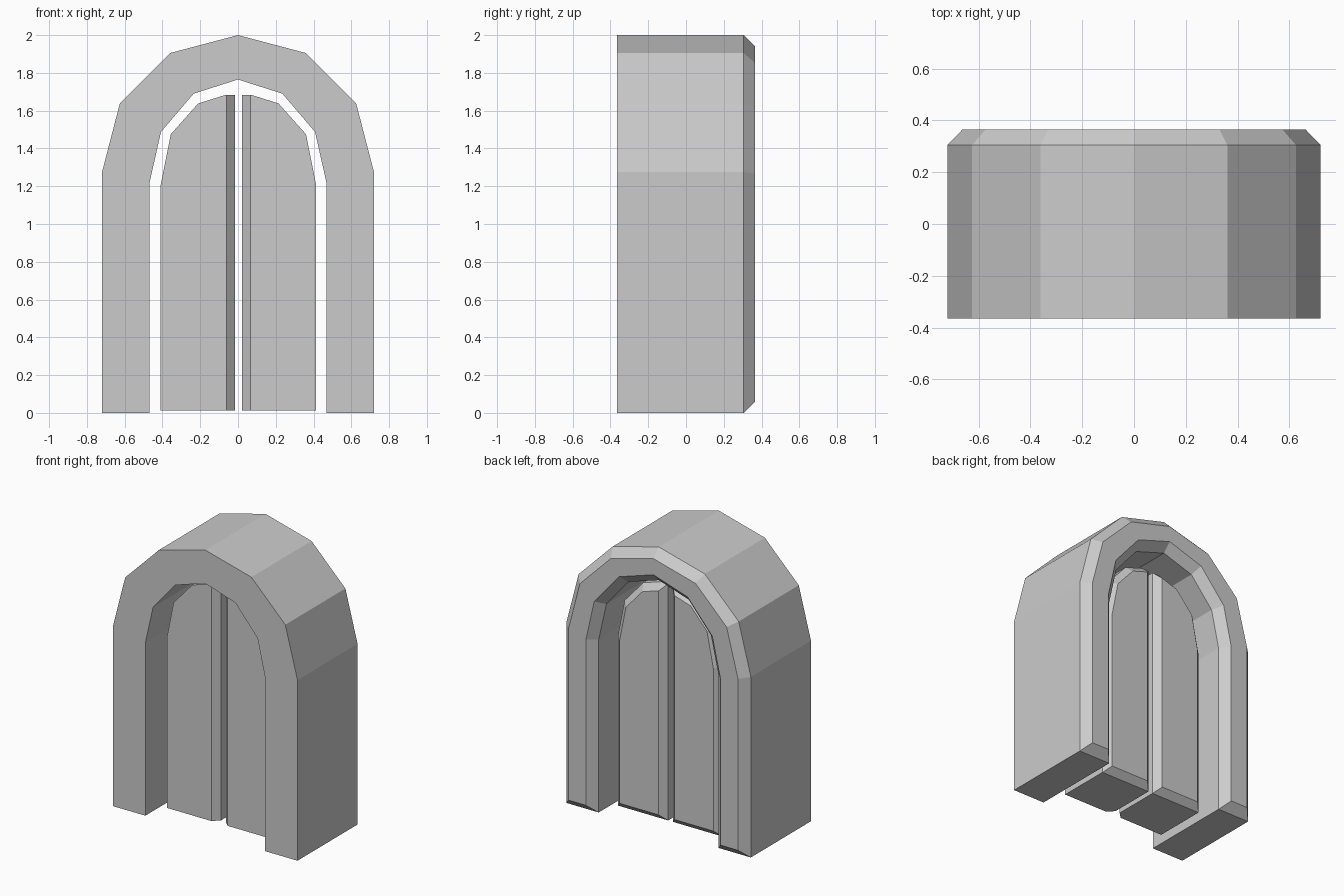
import bpy
import bmesh
from mathutils import Vector

if "Cube" in bpy.data.objects:
    bpy.data.objects.remove(bpy.data.objects["Cube"], do_unlink=True)

# Single plain material
grey = bpy.data.materials.new("plain_grey")
grey.use_nodes = True
tone = (0.6, 0.6, 0.6, 1)
grey.diffuse_color = tone
grey.node_tree.nodes["Principled BSDF"].inputs["Base Color"].default_value = tone


def inset(outline, amount):
    """Mitred inward offset of a counter-clockwise (x, z) outline."""
    points = [Vector(p) for p in outline]
    result = []
    for i, p in enumerate(points):
        a = (p - points[i - 1]).normalized()
        b = (points[(i + 1) % len(points)] - p).normalized()
        na, nb = Vector((-a.y, a.x)), Vector((-b.y, b.x))
        result.append(p + (na + nb) * amount / (1 + na.dot(nb)))
    return result


def loft(name, rings):
    """Solid through (y, outline) rings, capped at both ends."""
    bm = bmesh.new()
    loops = [[bm.verts.new((p[0], y, p[1])) for p in ring] for y, ring in rings]
    for first, second in zip(loops, loops[1:]):
        for i in range(len(first)):
            quad = (first[i - 1], first[i], second[i], second[i - 1])
            bm.faces.new(quad)
    bm.faces.new(loops[0])
    bm.faces.new(loops[-1][::-1])
    bmesh.ops.remove_doubles(bm, verts=bm.verts, dist=0.0005)
    bmesh.ops.recalc_face_normals(bm, faces=bm.faces)
    mesh = bpy.data.meshes.new(name)
    bm.to_mesh(mesh)
    bm.free()
    mesh.materials.append(grey)
    obj = bpy.data.objects.new(name, mesh)
    bpy.context.collection.objects.link(obj)
    return obj


def mirrored(half):
    """Extend a half path ending on the centre line to the other side."""
    return half + [(-x, z) for x, z in half[-2::-1]]


# Arch frame with a chamfered back
outer = mirrored([(0.72, 0), (0.72, 1.275), (0.625, 1.64), (0.36, 1.905), (0, 2)])
inner = mirrored([(0.468, 0), (0.468, 1.22), (0.408, 1.487), (0.235, 1.69), (0, 1.765)])
arch = outer + inner[::-1]
loft("arch_frame", [(-0.365, arch), (0.305, arch), (0.365, inset(arch, 0.058))])

# Pair of door leaves: chamfered back, and a chamfered front edge at the seam
CUT = 0.045
leaf = [(0.02, 0.012), (0.413, 0.012), (0.413, 1.21), (0.36, 1.475),
        (0.215, 1.638), (0.075, 1.682), (0.02, 1.682)]
for name, side, shift in (("left_door", 1, 0), ("right_door", -1, 0.004)):
    front = [(max(x, 0.02 + CUT), z) for x, z in leaf]
    rings = [(-0.21, front), (-0.21 + CUT, leaf), (0.17, leaf), (0.17 + CUT, inset(leaf, CUT))]
    placed = [(y, [(side * p[0] + shift, p[1]) for p in ring]) for y, ring in rings]
    loft(name, placed)
